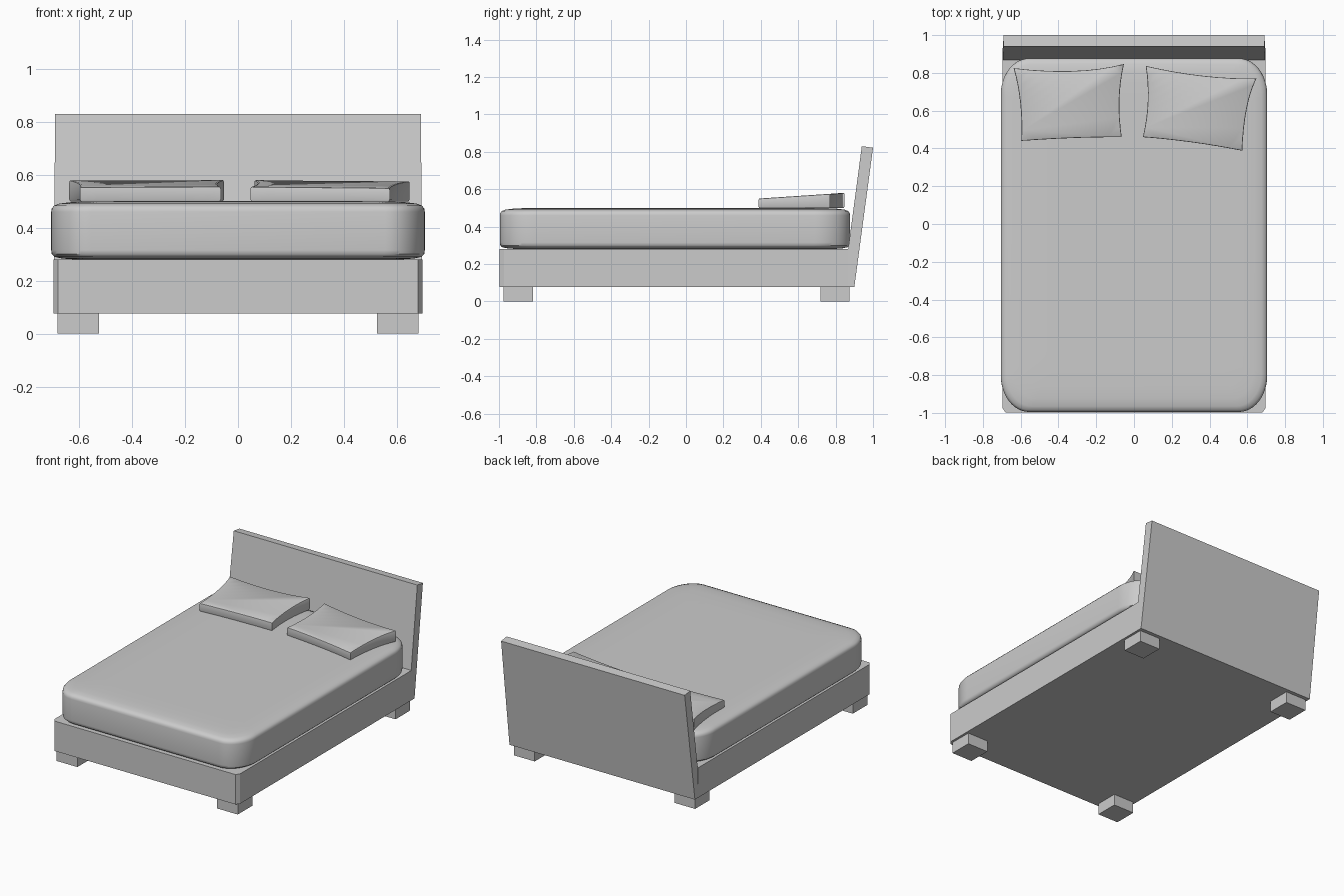
import bpy, bmesh, math
from mathutils import Vector

if "Cube" in bpy.data.objects:
    bpy.data.objects.remove(bpy.data.objects["Cube"])


def loft(name, rings, smooth=None):
    """Closed solid from stacked rings of equal point count."""
    bm = bmesh.new()
    vs = [[bm.verts.new(p) for p in r] for r in rings]
    n = len(rings[0])
    for a, b in zip(vs, vs[1:]):
        for i in range(n):
            j = (i + 1) % n
            bm.faces.new((a[i], a[j], b[j], b[i]))
    bm.faces.new(vs[0][::-1])
    bm.faces.new(vs[-1])
    bmesh.ops.recalc_face_normals(bm, faces=bm.faces)
    me = bpy.data.meshes.new(name)
    bm.to_mesh(me)
    bm.free()
    ob = bpy.data.objects.new(name, me)
    bpy.context.collection.objects.link(ob)
    if smooth:
        bpy.ops.object.select_all(action='DESELECT')
        ob.select_set(True)
        bpy.context.view_layer.objects.active = ob
        bpy.ops.object.shade_smooth_by_angle(angle=math.radians(smooth))
    return ob


def prism(name, outline, z0, z1):
    return loft(name, [[(x, y, z) for x, y in outline] for z in (z0, z1)])


def rounded_rect(hx, y0, y1, rx, ry, z, n=12):
    pts = []
    for k, (cx, cy) in enumerate([(hx - rx, y1 - ry), (rx - hx, y1 - ry),
                                  (rx - hx, y0 + ry), (hx - rx, y0 + ry)]):
        for i in range(n + 1):
            a = math.pi / 2 * (k + i / n)
            pts.append((cx + rx * math.cos(a), cy + ry * math.sin(a), z))
    return pts


# Base frame with chamfered front corners
prism("bed_frame", [(-0.697, 0.868), (-0.697, -0.973), (-0.68, -0.998),
                    (0.68, -0.998), (0.697, -0.973), (0.697, 0.868)], 0.077, 0.28)

# Leaning headboard, slightly narrower at the top
side = [(0.84, 0.077, 0.697), (0.9, 0.077, 0.697), (1.0, 0.822, 0.69), (0.94, 0.83, 0.69)]
loft("headboard", [[(s * w, y, z) for y, z, w in side] for s in (-1, 1)])

# Block legs
for sx in (-1, 1):
    for y, label in ((-0.897, "front"), (0.797, "back")):
        x = sx * 0.603
        h = 0.078
        prism(f"{label}_leg", [(x - h, y - h), (x + h, y - h), (x + h, y + h), (x - h, y + h)],
              0.0, 0.08)

# Mattress: rounded rectangle with soft top and bottom edges
profile = [(0.09, 0.28), (0.04, 0.284), (0.012, 0.29), (0.002, 0.3), (0.0, 0.315),
           (0.0, 0.46), (0.002, 0.472), (0.01, 0.483), (0.03, 0.491), (0.07, 0.496),
           (0.13, 0.499), (0.25, 0.5)]
rings = []
for d, z in profile:
    rx, ry = max(0.15 - d * 0.5, 0.05), max(0.19 - d * 0.5, 0.05)
    rings.append(rounded_rect(0.705 - d, -0.995 + d, 0.877 - d, rx, ry, z))
loft("mattress", rings, 40)


# Pillows: wedge cushions with pinched corners and hollow sides
def pillow(name, corners, mids):
    out = []
    for i, m in enumerate(mids):
        a, b, m = Vector(corners[i]), Vector(corners[(i + 1) % 4]), Vector(m)
        c = 2 * m - (a + b) / 2
        for k in range(8):
            t = k / 8
            out.append(a * (1 - t) ** 2 + c * 2 * t * (1 - t) + b * t * t)
    mid = sum(out, Vector((0, 0))) / len(out)

    def ring(f, top, dz):
        r = []
        for p in out:
            q = mid + (p - mid) * f
            z = (0.55 + (q.y - 0.39) * 0.067 if top else 0.499) + dz
            r.append((q.x, q.y, z))
        return r
    loft(name, [ring(0.985, 0, 0), ring(1, 0, 0.008), ring(1, 1, -0.008),
                ring(0.993, 1, -0.002), ring(0.975, 1, 0)], 40)


pillow("left_pillow",
       [(-0.637, 0.825), (-0.597, 0.44), (-0.065, 0.46), (-0.053, 0.847)],
       [(-0.602, 0.64), (-0.33, 0.455), (-0.077, 0.66), (-0.32, 0.81)])
pillow("right_pillow",
       [(0.062, 0.837), (0.047, 0.46), (0.573, 0.388), (0.648, 0.77)],
       [(0.073, 0.65), (0.31, 0.432), (0.597, 0.61), (0.36, 0.785)])
